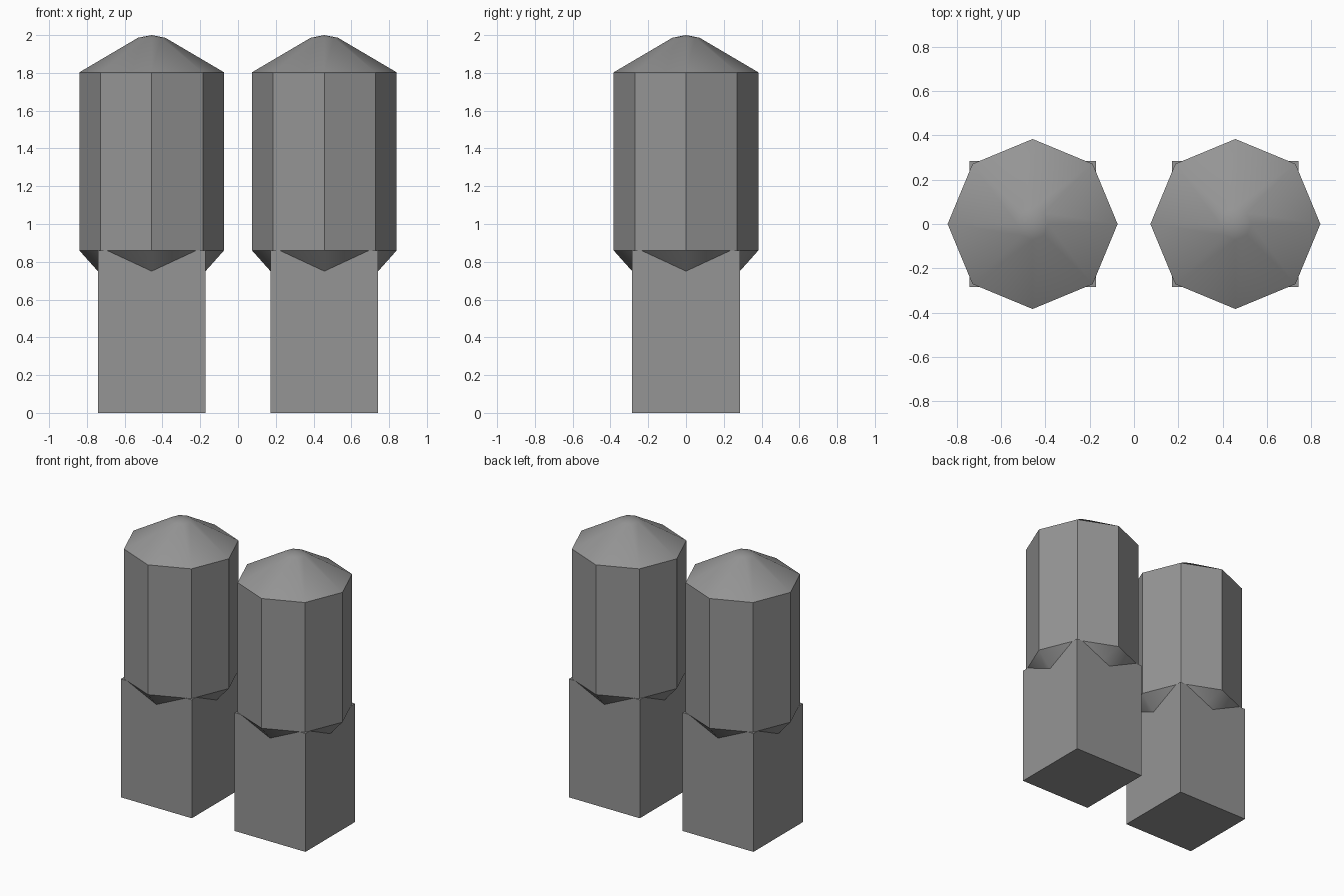
import bpy
import bmesh
from math import cos, sin, tau, radians

old = bpy.data.objects.get("Cube")
if old:
    bpy.data.objects.remove(old, do_unlink=True)

SPACING = 0.457   # tower centre from the middle
HALF = 0.285      # half width of the square base
SHOULDER = 0.86   # height where the octagon starts
SIDES = 8

stone = bpy.data.materials.new("stone grey")
stone.use_nodes = True
GREY = (0.3, 0.3, 0.3, 1)
stone.diffuse_color = GREY
stone.node_tree.nodes["Principled BSDF"].inputs["Base Color"].default_value = GREY


def finish(name, bm, x):
    bmesh.ops.recalc_face_normals(bm, faces=bm.faces)
    mesh = bpy.data.meshes.new(name)
    bm.to_mesh(mesh)
    bm.free()
    mesh.materials.append(stone)
    obj = bpy.data.objects.new(name, mesh)
    obj.location.x = x
    bpy.context.collection.objects.link(obj)
    return obj


def square_base(name, x):
    bm = bmesh.new()
    bmesh.ops.create_cube(bm, size=1)
    for v in bm.verts:
        v.co.x *= 2 * HALF
        v.co.y *= 2 * HALF
        v.co.z = (v.co.z + 0.5) * SHOULDER
    return finish(name, bm, x)


def octagonal_shaft(name, x):
    # radius, height: tapered underside, straight walls, blunt cap
    profile = [(0.2, 0.655), (0.383, SHOULDER), (0.383, 1.803), (0.072, 1.986)]
    bm = bmesh.new()
    rings = [[bm.verts.new((r * cos(tau * i / SIDES), r * sin(tau * i / SIDES), z))
              for i in range(SIDES)] for r, z in profile]
    tip = bm.verts.new((0, 0, 2))
    for i in range(SIDES):
        j = (i + 1) % SIDES
        for low, high in zip(rings, rings[1:]):
            bm.faces.new((low[i], low[j], high[j], high[i]))
        bm.faces.new((rings[-1][i], rings[-1][j], tip))
    bm.faces.new(rings[0][::-1])
    obj = finish(name, bm, x)
    # soft cap and underside, crisp walls and rims
    bpy.ops.object.select_all(action="DESELECT")
    obj.select_set(True)
    bpy.context.view_layer.objects.active = obj
    bpy.ops.object.shade_smooth_by_angle(angle=radians(37))
    return obj


for side, sign in (("left", 1), ("right", -1)):
    square_base(side + "_square_base", sign * SPACING)
    octagonal_shaft(side + "_octagonal_shaft", sign * SPACING)
